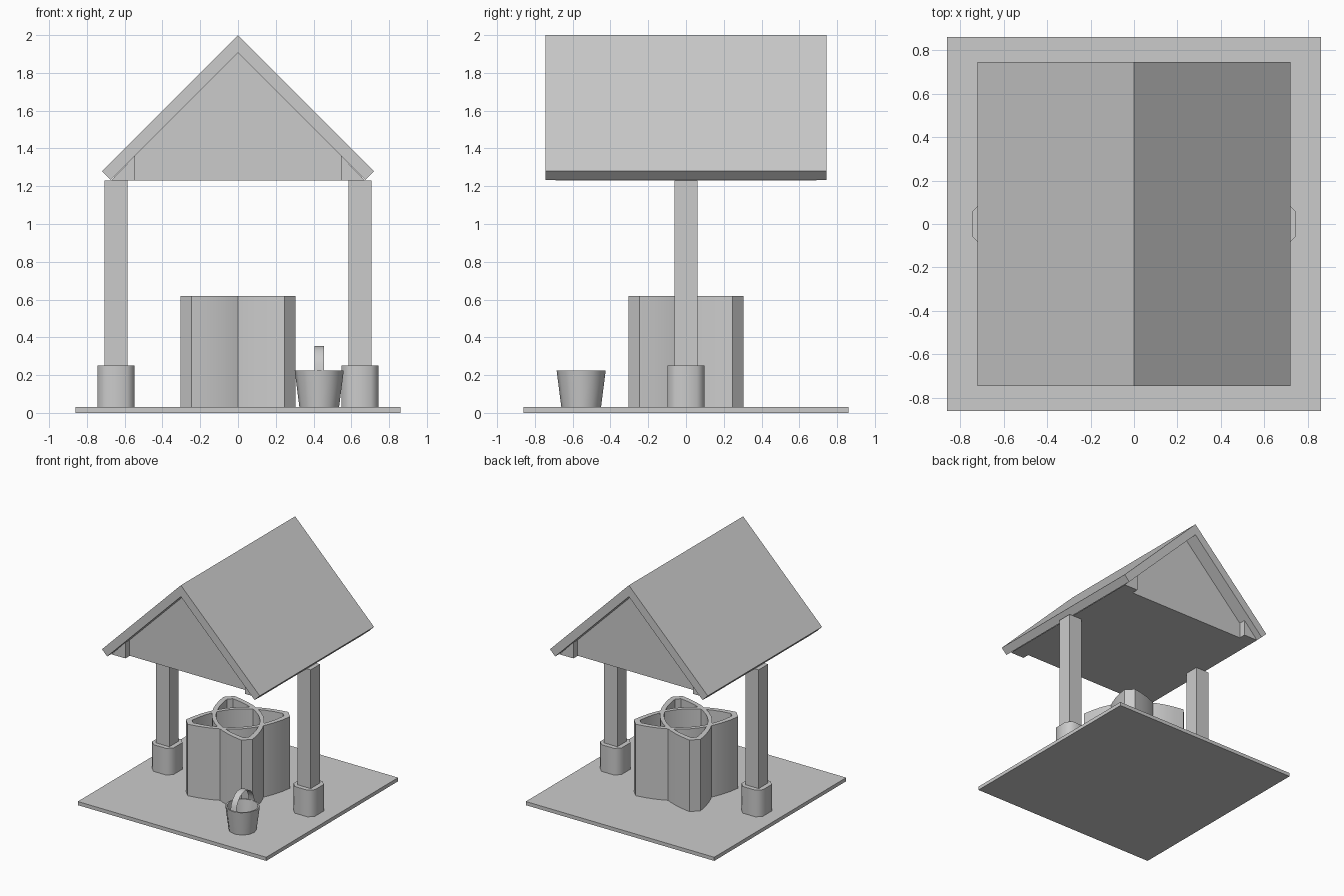
import bpy, bmesh, math
from mathutils import Matrix, Vector

if "Cube" in bpy.data.objects:
    bpy.data.objects.remove(bpy.data.objects["Cube"])


def finish(name, bm, smooth=None):
    bmesh.ops.recalc_face_normals(bm, faces=bm.faces)
    me = bpy.data.meshes.new(name)
    bm.to_mesh(me)
    bm.free()
    ob = bpy.data.objects.new(name, me)
    bpy.context.collection.objects.link(ob)
    if smooth:
        bpy.ops.object.select_all(action='DESELECT')
        ob.select_set(True)
        bpy.context.view_layer.objects.active = ob
        bpy.ops.object.shade_smooth_by_angle(angle=math.radians(smooth))
    return ob


def box(name, x0, x1, y0, y1, z0, z1):
    bm = bmesh.new()
    bmesh.ops.create_cube(bm, size=1)
    bm.transform(Matrix.Translation(((x0 + x1) / 2, (y0 + y1) / 2, (z0 + z1) / 2))
                 @ Matrix.Diagonal((x1 - x0, y1 - y0, z1 - z0, 1)))
    return finish(name, bm)


def prism(name, pts, vec, smooth=None):
    """Extrude a flat 3D outline along vec."""
    bm = bmesh.new()
    f = bm.faces.new([bm.verts.new(p) for p in pts])
    r = bmesh.ops.extrude_face_region(bm, geom=[f], use_keep_orig=True)
    bmesh.ops.translate(bm, vec=vec, verts=[v for v in r['geom'] if isinstance(v, bmesh.types.BMVert)])
    return finish(name, bm, smooth)


def roof_part(name, profile, y):
    return prism(name, [(x, -y, z) for x, z in profile], (0, 2 * y, 0))


def lens(length, tip, mid, n=12):
    """Lens outline with blunt tips, lying along x."""
    us = [length * (2 * i / n - 1) for i in range(n + 1)]
    half = [(u, mid - (mid - tip) * (u / length) ** 2) for u in us]
    return [(u, -v) for u, v in half] + [(u, v) for u, v in reversed(half)]


def well_wall(name, angle):
    """Lens shaped tube with a wall of even thickness."""
    bm = bmesh.new()
    rings = []
    for outline in (lens(0.389, 0.042, 0.192), lens(0.345, 0.022, 0.16)):
        for z in (0.03, 0.62):
            rings.append([bm.verts.new((u, v, z)) for u, v in outline])
    out_lo, out_hi, in_lo, in_hi = rings
    n = len(out_lo)
    for a, b in ((out_lo, out_hi), (out_hi, in_hi), (in_hi, in_lo), (in_lo, out_lo)):
        for i in range(n):
            j = (i + 1) % n
            bm.faces.new((a[i], a[j], b[j], b[i]))
    bm.transform(Matrix.Rotation(angle, 4, 'Z'))
    finish(name, bm, 30)


# Ground slab
box("base_slab", -0.86, 0.86, -0.86, 0.86, 0, 0.03)

# Well: two crossing lens shaped tubes
well_wall("well_wall_a", math.radians(45))
well_wall("well_wall_b", math.radians(-45))

# Posts, footings, and the sloping roof halves
for s, side in ((-1, "left"), (1, "right")):
    x = 0.645 * s
    box(side + "_post", x - 0.061, x + 0.061, -0.061, 0.061, 0.03, 1.23)
    h, c = 0.098, 0.058
    octagon = [(h, -c), (h, c), (c, h), (-c, h), (-h, c), (-h, -c), (-c, -h), (c, -h)]
    prism(side + "_footing", [(x + a, b, 0.03) for a, b in octagon], (0, 0, 0.22), 50)
    roof_part(side + "_roof_slab",
              [(0, 2.0), (0.72 * s, 1.28), (0.673 * s, 1.233), (0, 1.906)], 0.745)
    roof_part(side + "_eave_wedge",
              [(0.545 * s, 1.23), (0.672 * s, 1.23), (0.545 * s, 1.362)], 0.69)

# Gable infill
roof_part("gable_block", [(-0.545, 1.23), (0.545, 1.23), (0.545, 1.361),
                          (0, 1.906), (-0.545, 1.361)], 0.633)

# Bucket: open tapered cup
bx, by = 0.43, -0.555
bm = bmesh.new()
bands = []
for r, z in ((0.105, 0.03), (0.13, 0.225), (0.118, 0.225), (0.095, 0.05)):
    bands.append([bm.verts.new((bx + r * math.cos(i * math.pi / 6),
                                by + r * math.sin(i * math.pi / 6), z)) for i in range(12)])
for a, b in zip(bands, bands[1:]):
    for i in range(12):
        j = (i + 1) % 12
        bm.faces.new((a[i], a[j], b[j], b[i]))
bm.faces.new(bands[0])
bm.faces.new(bands[-1])
finish("bucket", bm, 40)

# Bucket handle: thin arched strip
bm = bmesh.new()
rows = []
for i in range(11):
    t = math.pi * i / 10
    y, z = by - 0.12 * math.cos(t), 0.215 + 0.14 * math.sin(t)
    rows.append([bm.verts.new((bx + d, y, z)) for d in (-0.026, 0.026)])
for a, b in zip(rows, rows[1:]):
    bm.faces.new((a[0], a[1], b[1], b[0]))
finish("bucket_handle", bm, 40)
